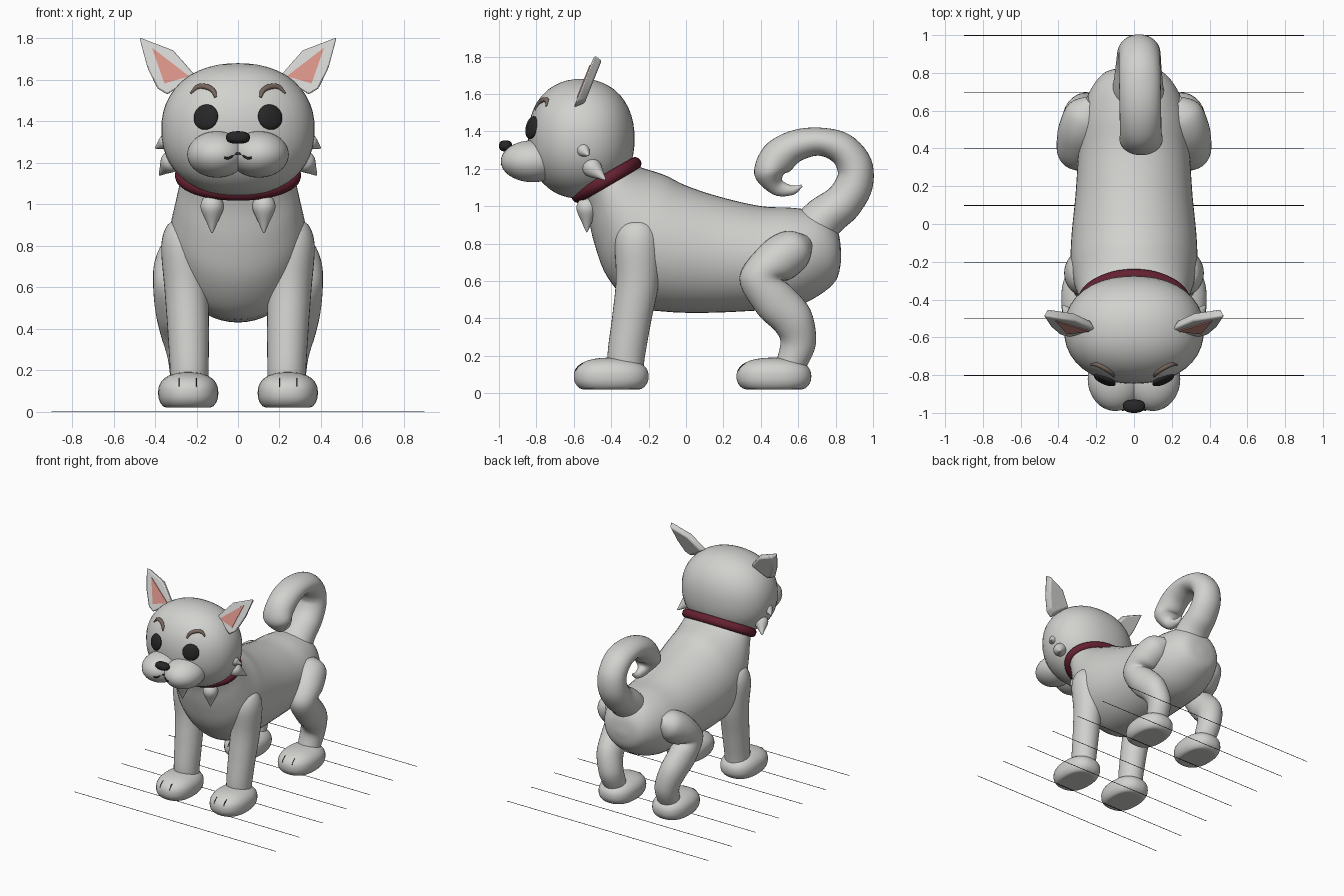
import bpy, bmesh
from math import radians
from mathutils import Vector, Matrix, Euler

if "Cube" in bpy.data.objects:
    bpy.data.objects.remove(bpy.data.objects["Cube"])

X, Y = Vector((1, 0, 0)), Vector((0, 1, 0))


def material(name, *rgb):
    m = bpy.data.materials.new(name)
    m.use_nodes = True
    m.diffuse_color = (*rgb, 1)
    m.node_tree.nodes["Principled BSDF"].inputs["Base Color"].default_value = (*rgb, 1)
    return m


FUR = material("pale grey fur", .64, .64, .62)
PINK = material("ear pink", .66, .28, .24)
RED = material("collar red", .13, .015, .03)
BLACK = material("soft black", .02, .02, .02)
BROWN = material("brow brown", .19, .14, .115)


def finish(name, bm, mat, mirror=False, angle=50, bevel=0):
    bmesh.ops.recalc_face_normals(bm, faces=bm.faces)
    me = bpy.data.meshes.new(name)
    bm.to_mesh(me)
    bm.free()
    me.materials.append(mat)
    me.shade_smooth()
    me.set_sharp_from_angle(angle=radians(angle))
    ob = bpy.data.objects.new(name, me)
    bpy.context.collection.objects.link(ob)
    if bevel:
        b = ob.modifiers.new("soft edge", 'BEVEL')
        b.width, b.segments = bevel, 2
    if mirror:
        ob.modifiers.new("mirror", 'MIRROR')
    return ob


def spline(a, b, c, d, t):
    return .5 * (2 * b + (c - a) * t + (2 * a - 5 * b + 4 * c - d) * t * t
                 + (3 * b - a - 3 * c + d) * t ** 3)


def loft(name, rings, mat, mirror=False, steps=5, sides=32):
    """Skin smoothly interpolated elliptical rings (centre, axis, axis)."""
    bm, loops, last = bmesh.new(), [], len(rings) - 1
    for i in range(last):
        quad = [rings[max(0, min(last, k))] for k in range(i - 1, i + 3)]
        for s in range(steps + (i == last - 1)):
            c, u, v = (spline(*[q[k] for q in quad], s / steps) for k in range(3))
            loop = []
            for k in range(sides):
                d = Matrix.Rotation(k * radians(360) / sides, 2) @ Vector((1, 0))
                loop.append(bm.verts.new(c + u * d.x + v * d.y))
            loops.append(loop)
    for a, b in zip(loops, loops[1:]):
        for k in range(sides):
            j = (k + 1) % sides
            bm.faces.new((a[k], a[j], b[j], b[k]))
    bm.faces.new(loops[0])
    bm.faces.new(loops[-1])
    return finish(name, bm, mat, mirror)


def tube(name, pts, mat, mirror=False, ref=X, **kw):
    """Tube along (x, y, z, radius along ref, other radius)."""
    P = [Vector(p[:3]) for p in pts]
    rings = []
    for i, p in enumerate(pts):
        t = (P[min(i + 1, len(P) - 1)] - P[max(i - 1, 0)]).normalized()
        u = (ref - t * ref.dot(t)).normalized()
        rings.append((P[i], u * p[3], t.cross(u) * p[4]))
    return loft(name, rings, mat, mirror, **kw)


def ball(name, spec, mat, mirror=False, rot=(0, 0, 0), floor=None):
    """Rounded ellipsoid: spec is centre, radii, roundness power."""
    centre, radii, n = spec
    bm = bmesh.new()
    bmesh.ops.create_uvsphere(bm, u_segments=40, v_segments=24, radius=1)
    R = Euler(rot).to_matrix()
    for v in bm.verts:
        d = v.co / sum(abs(k) ** n for k in v.co) ** (1 / n)
        v.co = Vector(centre) + R @ Vector([a * b for a, b in zip(d, radii)])
        if floor is not None:
            v.co.z = max(v.co.z, floor)
    return finish(name, bm, mat, mirror)


def front_y(spec, x, z):
    """Depth of a ball's front surface at x, z."""
    (cx, cy, cz), (rx, ry, rz), n = spec
    rest = 1 - abs((x - cx) / rx) ** n - abs((z - cz) / rz) ** n
    return cy - ry * max(rest, 0) ** (1 / n)


def spike(name, base, tip, radius, mat):
    base, tip = Vector(base), Vector(tip)
    side = (tip - base).orthogonal().normalized()
    pts = [(*base.lerp(tip, t), radius * r, radius * r)
           for t, r in ((0, .5), (.12, .9), (.35, 1), (.7, .5), (.95, .14), (1, .03))]
    tube(name, pts, mat, True, ref=side, sides=20)


def ear_plate(name, outline, push, depth, taper, mat, bevel=0):
    """Leaning plate from an x, z outline."""
    bm = bmesh.new()
    front = [Vector((x, -.6 + (z - 1.53) * .4 - push, z)) for x, z in outline]
    mid = sum(front, Vector()) / len(front)
    back = [mid.lerp(p, taper) + Y * depth for p in front]
    f, b = ([bm.verts.new(p) for p in loop] for loop in (front, back))
    bm.faces.new(f)
    bm.faces.new(b)
    for k in range(len(f)):
        j = (k + 1) % len(f)
        bm.faces.new((f[k], f[j], b[j], b[k]))
    finish(name, bm, mat, True, 35, bevel)


# Torso: top (y, z), bottom (y, z), half width, from rump to neck
torso = [(.83, .75, .83, .71, .03), (.81, .87, .80, .60, .15), (.73, .96, .69, .51, .23),
         (.58, .99, .55, .455, .28), (.4, 1, .35, .44, .295), (.18, 1.05, .12, .43, .31),
         (0, 1.11, -.1, .435, .33), (-.1, 1.16, -.28, .47, .335), (-.17, 1.185, -.42, .62, .32),
         (-.22, 1.2, -.49, .8, .3), (-.27, 1.22, -.53, .97, .28), (-.34, 1.27, -.57, 1.08, .26)]
rings = []
for ty, tz, by, bz, w in torso:
    top, bottom = Vector((0, ty, tz)), Vector((0, by, bz))
    rings.append(((top + bottom) / 2, X * w, (top - bottom) / 2))
loft("torso", rings, FUR, sides=48)

# Legs
tube("front_legs", [(.25, -.26, .92, .03, .04), (.255, -.26, .89, .085, .095),
                    (.265, -.26, .8, .105, .12), (.25, -.26, .6, .105, .115),
                    (.24, -.29, .4, .1, .105), (.235, -.32, .2, .093, .1),
                    (.235, -.32, .1, .09, .09)], FUR, True)
tube("hind_legs", [(.2, .64, .8, .06, .05), (.24, .58, .77, .12, .11), (.28, .48, .7, .125, .12),
                   (.3, .4, .61, .11, .115), (.3, .47, .5, .1, .115), (.28, .57, .39, .095, .11),
                   (.25, .6, .27, .09, .095), (.24, .56, .15, .085, .08)], FUR, True)

# Paws with toe marks
for name, y in (("front", -.4), ("hind", .47)):
    paw = ((.24, y, .09), (.145, .2, .1), 2.4)
    ball(name + "_paws", paw, FUR, True, floor=.02)
    for k, x in enumerate((.2, .285)):
        pts = [(x, front_y(paw, x, z), z, .003, .003) for z in (.12, .14, .16)]
        tube(f"{name}_toe_marks_{k + 1}", pts, BLACK, True, sides=8, steps=2)

# Curled tail
tail = [(.64, .82, .13), (.74, .94, .115), (.84, 1.02, .105), (.9, 1.12, .1), (.9, 1.22, .095),
        (.83, 1.31, .085), (.71, 1.345, .075), (.58, 1.32, .085), (.485, 1.25, .095),
        (.445, 1.17, .08), (.49, 1.1, .045), (.57, 1.085, .025), (.62, 1.11, .006)]
tube("tail", [(.02 + .002 * i, y, z, r if r < .05 else max(r * 1.15, .11), r)
              for i, (y, z, r) in enumerate(tail)], FUR)

# Head and muzzle
head = ((0, -.56, 1.36), (.37, .285, .32), 2.2)
muzzle = ((.1, -.82, 1.24), (.145, .17, .112), 2)
ball("head", head, FUR)
ball("muzzle", muzzle, FUR, True)
ball("nose", ((0, -.965, 1.322), (.058, .035, .03), 2.4), BLACK)
tube("mouth", [(x, front_y(muzzle, abs(x), z) - .002, z, .006, .006) for x, z in
               ((-.065, 1.225), (-.045, 1.222), (0, 1.245), (.045, 1.222), (.065, 1.225))],
     BLACK, ref=Y, sides=10)

# Eyes and brows
ball("eyes", ((.155, front_y(head, .155, 1.42) - .003, 1.42), (.063, .022, .062), 2),
     BLACK, True, (-.2, 0, .42))
brow = [(.108, 1.515, .006), (.118, 1.545, .012), (.15, 1.565, .014),
        (.195, 1.565, .013), (.228, 1.535, .005)]
tube("brows", [(x, front_y(head, x, z), z, r, r) for x, z, r in brow], BROWN, True, ref=Y, sides=16)

# Ears
ear_plate("ears", [(.2, 1.62), (.31, 1.745), (.48, 1.81), (.44, 1.66), (.39, 1.555), (.34, 1.525)],
          0, .05, .82, FUR, .01)
ear_plate("ear_linings", [(.235, 1.617), (.415, 1.755), (.355, 1.582)], .005, .007, 1, PINK)

# Cheek tufts
spike("upper_cheek_tufts", (.33, -.56, 1.31), (.4, -.52, 1.27), .035, FUR)
spike("lower_cheek_tufts", (.3, -.53, 1.23), (.38, -.43, 1.14), .05, FUR)

# Collar with two hanging spikes
tilt = Euler((radians(30), 0, 0)).to_matrix()
ring = [Matrix.Rotation(radians(k * 7.5), 3, 'Z') @ X for k in range(48)]
bm = bmesh.new()
loops = []
for d in ring:
    c = Vector((d.x * .275, d.y * .18, 0))
    loops.append([bm.verts.new(Vector((0, -.425, 1.14)) + tilt @ (c + d * .03 * e.x + Vector((0, 0, .034 * e.y))))
                  for e in ring[::4]])
for a, b in zip(loops, loops[1:] + loops[:1]):
    for k in range(len(a)):
        j = (k + 1) % len(a)
        bm.faces.new((a[k], a[j], b[j], b[k]))
finish("collar", bm, RED)
spike("collar_spikes", (.125, -.53, 1.04), (.125, -.53, .86), .055, FUR)

# Thin ground lines
for k in range(7):
    bm = bmesh.new()
    bmesh.ops.create_cube(bm, size=1, matrix=Matrix.Translation((0, .998 - .3 * k, .001))
                          @ Matrix.Diagonal((1.8, .004, .002, 1)))
    finish(f"ground_line_{k + 1}", bm, BLACK)
